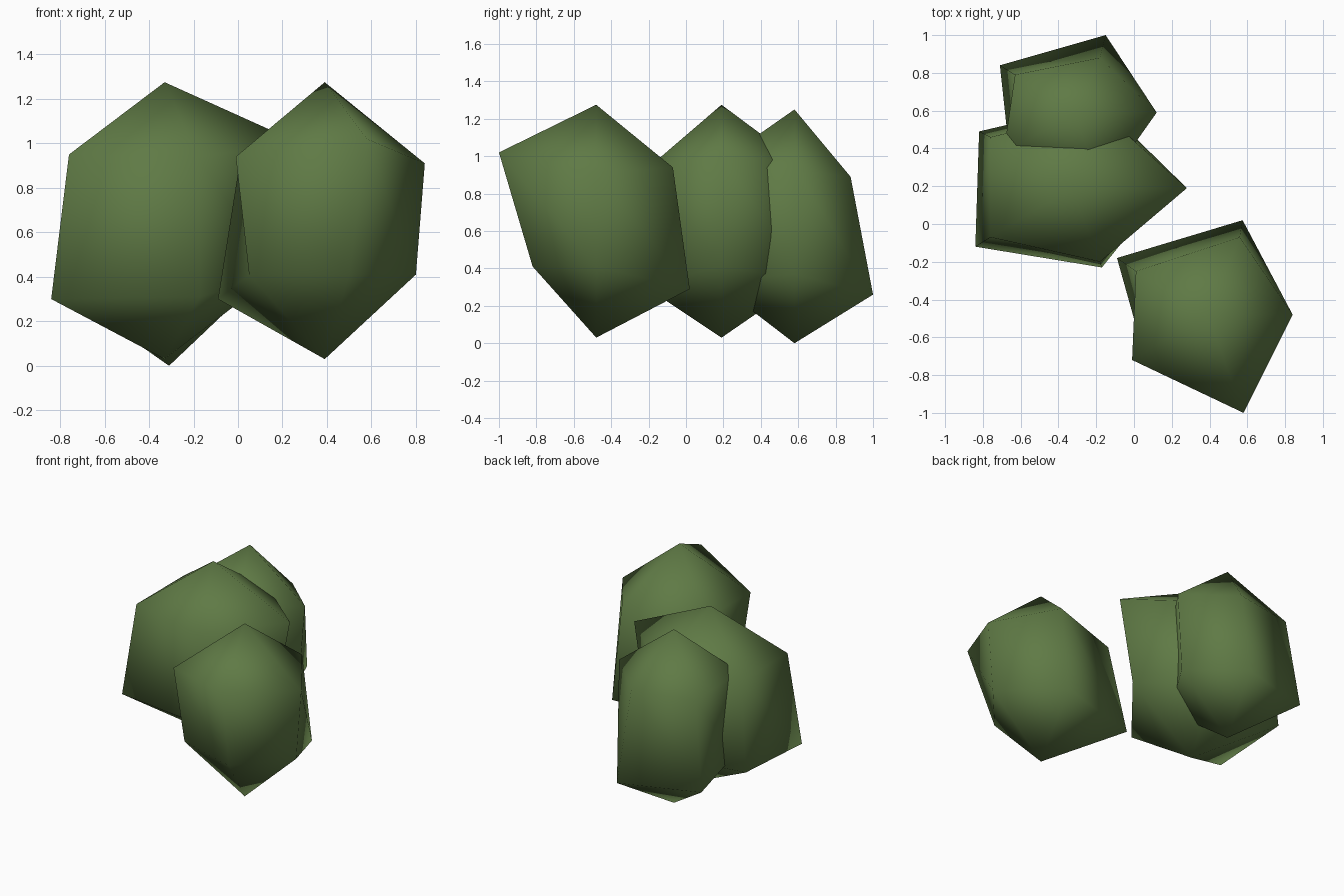
import bpy
import bmesh

leaf = bpy.data.materials.new("leaf_green")
leaf.diffuse_color = (0.115, 0.195, 0.06, 1.0)


def foliage(name, centre, top, bottom, upper, lower):
    """Five-sided faceted ball: two poles joined by two irregular rings."""
    bm = bmesh.new()
    tip = bm.verts.new((*centre, top))
    base = bm.verts.new((*centre, bottom))
    up = [bm.verts.new(p) for p in upper]
    low = [bm.verts.new(p) for p in lower]
    for i in range(5):
        j = (i + 1) % 5
        bm.faces.new((tip, up[i], up[j]))
        bm.faces.new((up[i], low[i], low[j], up[j]))
        bm.faces.new((base, low[j], low[i]))
    bmesh.ops.recalc_face_normals(bm, faces=bm.faces)
    for f in bm.faces:
        f.smooth = True
    mesh = bpy.data.meshes.new(name)
    bm.to_mesh(mesh)
    bm.free()
    mesh.materials.append(leaf)
    obj = bpy.data.objects.new(name, mesh)
    bpy.context.collection.objects.link(obj)
    return obj


# Separate bush at the front right
foliage("front_bush", (0.39, -0.48), 1.275, 0.03,
        [(0.84, -0.48, 0.91), (0.56, -0.07, 0.94), (0.01, -0.25, 0.93),
         (-0.01, -0.72, 0.94), (0.58, -1.0, 1.02)],
        [(0.80, -0.48, 0.41), (0.575, 0.02, 0.29), (-0.09, -0.18, 0.30),
         (0.05, -0.68, 0.41), (0.50, -0.82, 0.41)])

# Widest bush in the middle
foliage("middle_bush", (-0.33, 0.19), 1.275, 0.03,
        [(0.28, 0.19, 1.00), (-0.18, 0.60, 0.97), (-0.76, 0.46, 0.95),
         (-0.76, -0.07, 0.95), (-0.18, -0.20, 0.94)],
        [(0.17, 0.19, 0.41), (-0.18, 0.64, 0.34), (-0.82, 0.49, 0.32),
         (-0.84, -0.12, 0.30), (-0.17, -0.23, 0.31)])

# Back bush overlapping the middle one
foliage("back_bush", (-0.31, 0.58), 1.25, 0.0,
        [(0.12, 0.59, 0.92), (-0.18, 0.88, 0.89), (-0.63, 0.79, 0.90),
         (-0.69, 0.38, 0.97), (-0.17, 0.18, 0.97)],
        [(0.08, 0.58, 0.37), (-0.15, 1.0, 0.26), (-0.71, 0.84, 0.28),
         (-0.66, 0.38, 0.37), (-0.18, 0.15, 0.33)])
